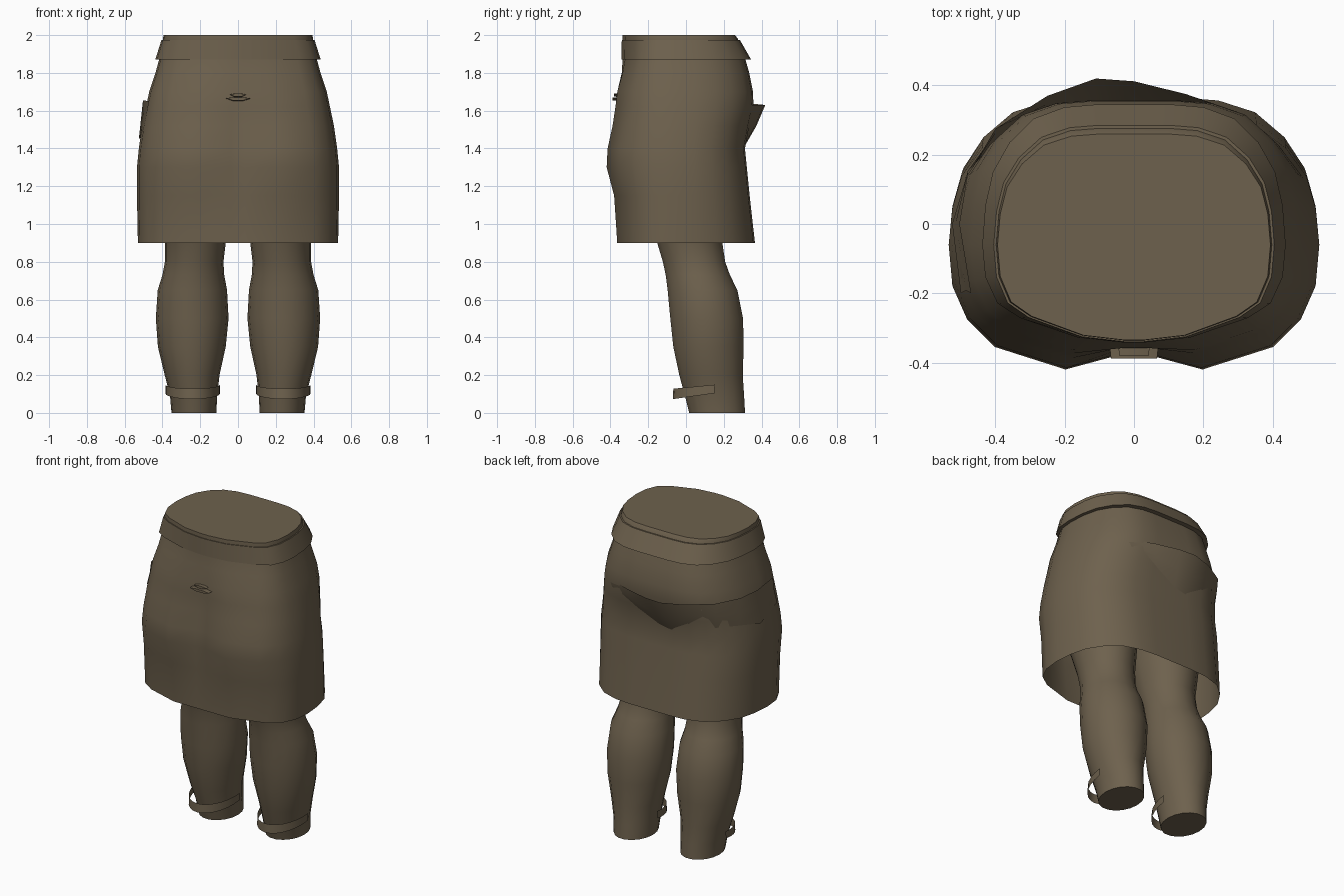
import bpy
import math

if "Cube" in bpy.data.objects:
    bpy.data.objects.remove(bpy.data.objects["Cube"])

cloth = bpy.data.materials.new("olive_brown")
cloth.diffuse_color = (0.155, 0.12, 0.075, 1)
cloth.use_nodes = True
cloth.node_tree.nodes["Principled BSDF"].inputs["Base Color"].default_value = cloth.diffuse_color


def make(name, verts, faces, angle=40):
    me = bpy.data.meshes.new(name)
    me.from_pydata(verts, [], faces)
    me.materials.append(cloth)
    ob = bpy.data.objects.new(name, me)
    bpy.context.collection.objects.link(ob)
    bpy.ops.object.select_all(action='DESELECT')
    ob.select_set(True)
    bpy.context.view_layer.objects.active = ob
    bpy.ops.object.shade_smooth_by_angle(angle=math.radians(angle))
    return ob


def loft(name, rings, bottom=False, top=False, closed=True):
    """Skin a stack of counter-clockwise rings of equal length."""
    n = len(rings[0])
    verts = [p for r in rings for p in r]
    faces = []
    for k in range(len(rings) - 1):
        for i in range(n if closed else n - 1):
            j = (i + 1) % n
            faces.append((k * n + i, k * n + j, (k + 1) * n + j, (k + 1) * n + i))
    if bottom:
        faces.append(tuple(reversed(range(n))))
    if top:
        faces.append(tuple(range(len(verts) - n, len(verts))))
    return make(name, verts, faces)


def torso_ring(z, half, front, back, fold=0.0):
    """Hip cross-section: flat back, rounded sides, optional dip in the front."""
    cy = -0.06
    side = [(0.07, -1 + fold * .12), (.37, -1 + (1 - fold) * .05),
            (.75, -.75 - fold * .07), (.9, -.6), (.98, -.33), (1, 0), (.98, .28),
            (.93, .52), (.82, .73), (.66, .9), (.46, .98), (.25, 1)]
    prof = side + [(-x, t) for x, t in reversed(side)]
    return [(x * half, cy + (t * (back - cy) if t > 0 else t * (cy - front)), z)
            for x, t in prof]


# Skirt, open at the hem
skirt = [(.9, .53, -.375, .365, .3), (1.15, .535, -.387, .337, .6),
         (1.3, .535, -.42, .322, 1), (1.4, .525, -.415, .312, 1),
         (1.52, .508, -.392, .335, .8), (1.62, .487, -.38, .357, .6),
         (1.7, .47, -.373, .355, .4), (1.8, .437, -.347, .335, .2),
         (1.88, .415, -.335, .312, 0)]
loft("skirt", [torso_ring(*r) for r in skirt])

# Flared waistband with an overhanging lower lip
loft("waistband", [torso_ring(*r) for r in [
    (1.87, .41, -.33, .31), (1.87, .438, -.342, .345),
    (1.975, .405, -.34, .285), (1.975, .39, -.33, .27)]])

# Closed waist top
loft("waist_top", [torso_ring(*r) for r in [
    (1.95, .398, -.334, .283), (1.98, .398, -.336, .275), (2.0, .394, -.335, .26)]],
    top=True)

# Loose fold around the left side, opening into a pouch at the back
top_edge = [(-.47, -.2, 1.65), (-.503, 0, 1.655), (-.48, .14, 1.65),
            (-.4, .275, 1.645), (-.25, .37, 1.635), (-.11, .42, 1.63),
            (0, .412, 1.63), (.15, .375, 1.63), (.32, .31, 1.63)]
low_edge = [(-.5, -.2, 1.5), (-.525, 0, 1.45), (-.48, .15, 1.48),
            (-.39, .25, 1.48), (-.24, .31, 1.47), (-.12, .31, 1.41),
            (-.04, .31, 1.42), (.12, .325, 1.5), (.28, .32, 1.57)]
middle = [tuple((a + b) / 2 + d for a, b, d in zip(p, q, (0, .008, 0)))
          for p, q in zip(top_edge, low_edge)]
loft("back_fold", [top_edge, middle, low_edge], closed=False)

# Small crease on the front of the skirt
for z, w, y in ((1.665, .07, -.388), (1.685, .045, -.38)):
    lens = [(-w, 0), (-w * .4, -.013), (w * .4, -.013), (w, 0), (w * .4, .006), (-w * .4, .006)]
    loft("front_crease", [[(x, -.355, z + h) for x, h in lens],
                          [(x * .95, y, z + h * .8) for x, h in lens]],
         bottom=True, top=True)

# Legs: z, inner x, outer x, front y, back y
leg = [(0, .115, .352, .015, .315), (.09, .11, .36, -.008, .31),
       (.2, .098, .388, -.038, .303), (.35, .065, .424, -.07, .308),
       (.5, .05, .435, -.086, .305), (.65, .058, .425, -.1, .275),
       (.73, .073, .4, -.11, .235), (.8, .077, .387, -.125, .21),
       (.9, .065, .387, -.155, .195), (1.1, .04, .42, -.22, .21),
       (1.3, .02, .45, -.28, .24)]
SEG = 18


def leg_ring(z, x0, x1, y0, y1, s):
    pts = []
    for i in range(SEG):
        a = s * 2 * math.pi * i / SEG
        c, d = math.cos(a), math.sin(a)
        pts.append((s * ((x0 + x1) / 2) + (x1 - x0) / 2 * s * math.cos(s * a) * 1.0,
                    (y0 + y1) / 2 + (y1 - y0) / 2 * d, z))
    return pts if s > 0 else pts[::-1][::-1]


for s, label in ((1, "right"), (-1, "left")):
    rings = [leg_ring(*r, s) for r in leg]
    if s < 0:   # mirrored rings keep the same winding
        rings = [[(-x, y, z) for x, y, z in leg_ring(*r, 1)][::-1] for r in leg]
    loft(label + "_leg", rings, bottom=True, top=True)

    # Loose ankle strap looping round the front
    low, high = [], []
    for i in range(15):
        a = math.pi + math.pi * i / 14
        x = s * (.24 + .145 * math.cos(a))
        y = .15 + .22 * math.sin(a)
        lift = (y + .07) * .14
        low.append((x, y, .073 + lift))
        high.append((x, y + .003, .128 + lift * .7))
    if s < 0:
        low, high = low[::-1], high[::-1]
    loft(label + "_ankle_strap", [low, high], closed=False)
